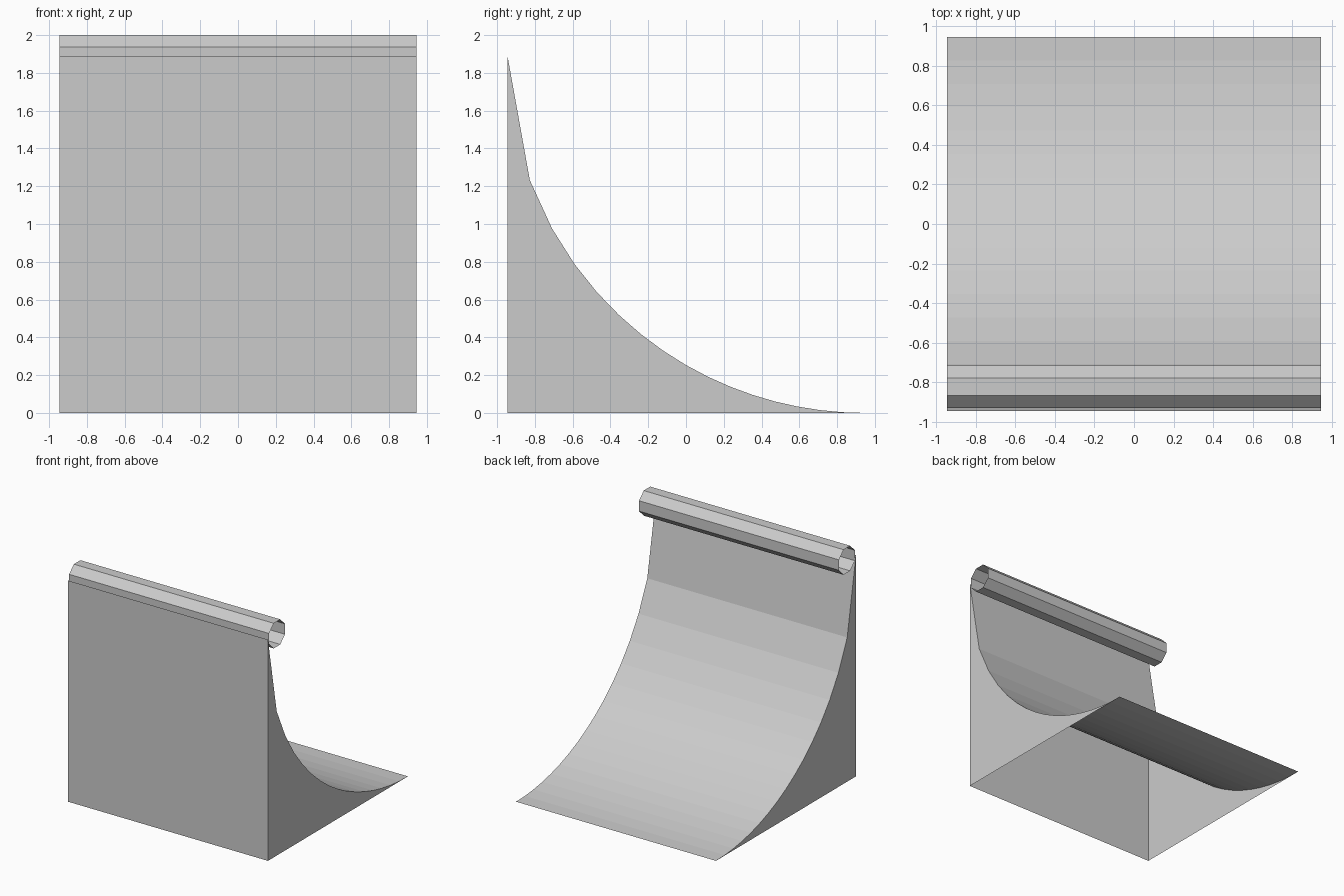
import bpy, bmesh, math

HALF = 0.945          # half width and half depth
RADIUS = 2 * HALF     # radius of the ramp curve
STEPS = 16            # equal steps in depth along the curve
PIPE_R = 0.116
PIPE_Y, PIPE_Z = -0.823, 1.893

cube = bpy.data.objects.get("Cube")
if cube:
    bpy.data.objects.remove(cube, do_unlink=True)

grey = bpy.data.materials.new("light_grey")
grey.use_nodes = True
colour = (0.6, 0.6, 0.6, 1)
grey.diffuse_color = colour
grey.node_tree.nodes["Principled BSDF"].inputs["Base Color"].default_value = colour


def finish(bm, name):
    mesh = bpy.data.meshes.new(name)
    bm.to_mesh(mesh)
    bm.free()
    mesh.materials.append(grey)
    obj = bpy.data.objects.new(name, mesh)
    bpy.context.collection.objects.link(obj)
    return obj


def sheet(name, profile, closed=False):
    """Sweep a (y, z) profile across the full width as an open shell."""
    bm = bmesh.new()
    rows = [[bm.verts.new((x, y, z)) for x in (-HALF, HALF)] for y, z in profile]
    pairs = list(zip(rows, rows[1:] + rows[:1]))
    for a, b in pairs if closed else pairs[:-1]:
        bm.faces.new((a[0], a[1], b[1], b[0]))
    return finish(bm, name)


def side_wall(name, x, profile):
    """Vertical strips between the ground and the ramp curve."""
    bm = bmesh.new()
    top = [bm.verts.new((x, y, z)) for y, z in profile]
    base = [bm.verts.new((x, y, 0)) for y, z in profile[:-1]] + [top[-1]]
    for i in range(len(top) - 1):
        loop = [base[i], base[i + 1], top[i + 1], top[i]]
        if base[i + 1] is top[i + 1]:
            loop.pop(2)
        bm.faces.new(loop if x > 0 else loop[::-1])
    bmesh.ops.dissolve_limit(bm, angle_limit=0.01, verts=bm.verts, edges=bm.edges)
    return finish(bm, name)


# Ramp: quarter circle falling from the front wall to the back edge
curve = []
for i in range(STEPS + 1):
    run = RADIUS * (1 - i / STEPS)
    curve.append((HALF - run, RADIUS - math.sqrt(RADIUS ** 2 - run ** 2)))
sheet("ramp_surface", curve)

# Walls, open underneath
sheet("front_wall", [(-HALF, 0), (-HALF, RADIUS)])
side_wall("left_wall", HALF, curve)
side_wall("right_wall", -HALF, curve)

# Coping: open eight-sided pipe along the top edge
ring = []
for i in range(8):
    a = -math.tau * (i + 0.5) / 8
    ring.append((PIPE_Y + PIPE_R * math.cos(a), PIPE_Z + PIPE_R * math.sin(a)))
sheet("coping_pipe", ring[::-1], closed=True)
